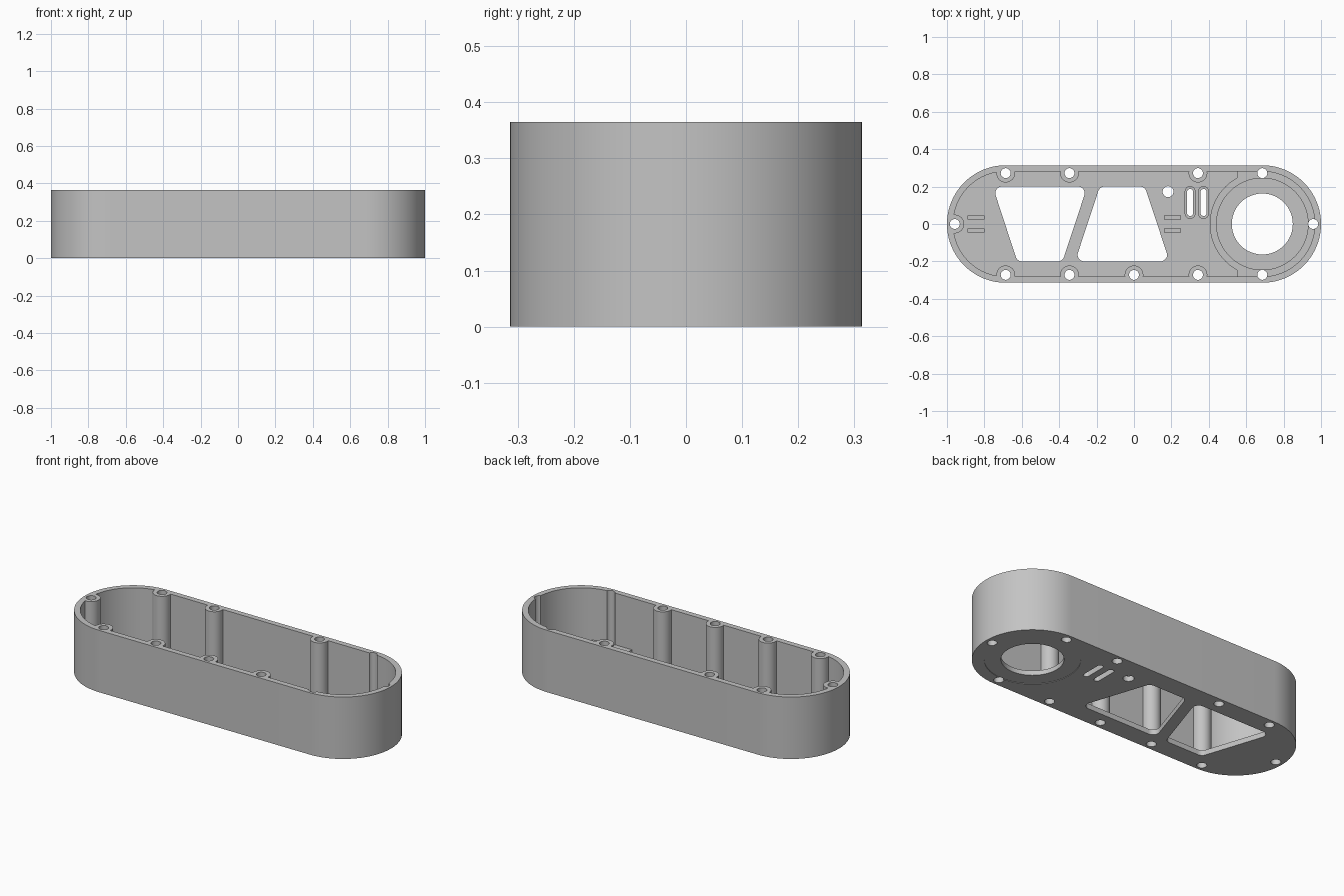
import bpy, bmesh, math
from mathutils import Vector

cube = bpy.data.objects.get("Cube")
if cube:
    bpy.data.objects.remove(cube, do_unlink=True)

HEIGHT, FLOOR, RIDGE = 0.365, 0.03, 0.06
END_X = 0.686          # centre of the rounded ends

gray = bpy.data.materials.new("light_gray")
gray.use_nodes = True
gray.diffuse_color = (0.55, 0.55, 0.55, 1)
gray.node_tree.nodes["Principled BSDF"].inputs["Base Color"].default_value = gray.diffuse_color


def arc(cx, cy, r, start, end, n):
    angles = [math.radians(start + (end - start) * i / n) for i in range(n + 1)]
    return [(cx + r * math.cos(a), cy + r * math.sin(a)) for a in angles]


def circle(cx, cy, r, n=40):
    return arc(cx, cy, r, 0, 360, n)[:-1]


def stadium(half, r, n=40):
    return arc(half, 0, r, -90, 90, n) + arc(-half, 0, r, 90, 270, n)


def slot(cx, cy, length, r):
    return [(cx - y, cy + x) for x, y in stadium(length / 2 - r, r, 12)]


def box(x0, x1, y0, y1):
    return [(x0, y0), (x1, y0), (x1, y1), (x0, y1)]


def rounded(points, r, n=8):
    """Round every corner of a polygon with a quadratic-free tangent arc."""
    out = []
    for i, p in enumerate(points):
        p = Vector(p)
        a = (Vector(points[i - 1]) - p).normalized()
        b = (Vector(points[(i + 1) % len(points)]) - p).normalized()
        half = a.angle(b) / 2
        mid = p + (a + b).normalized() * (r / math.sin(half))
        start = p + a * (r / math.tan(half)) - mid
        end = p + b * (r / math.tan(half)) - mid
        for k in range(n + 1):
            d = start.lerp(end, k / n).normalized() * r
            out.append(tuple(mid + d))
    return out


def prism(name, outline, z0, z1):
    bm = bmesh.new()
    face = bm.faces.new([bm.verts.new((x, y, z0)) for x, y in outline])
    top = bmesh.ops.extrude_face_region(bm, geom=[face])["geom"]
    bmesh.ops.translate(bm, vec=(0, 0, z1 - z0),
                        verts=[v for v in top if isinstance(v, bmesh.types.BMVert)])
    bmesh.ops.recalc_face_normals(bm, faces=bm.faces)
    mesh = bpy.data.meshes.new(name)
    bm.to_mesh(mesh)
    bm.free()
    mesh.materials.append(gray)
    obj = bpy.data.objects.new(name, mesh)
    bpy.context.collection.objects.link(obj)
    return obj


def cut(target, cutter):
    mod = target.modifiers.new("cut", "BOOLEAN")
    mod.operation, mod.solver, mod.object = "DIFFERENCE", "EXACT", cutter
    graph = bpy.context.evaluated_depsgraph_get()
    mesh = bpy.data.meshes.new_from_object(target.evaluated_get(graph))
    target.modifiers.clear()
    target.data = mesh
    bpy.data.objects.remove(cutter, do_unlink=True)


# Screw positions; the ones at the +x end have no post
side = 0.272
posts = [(-0.686, side), (-0.345, side), (0.342, side), (-0.958, 0)]
posts += [(x, -side) for x in (-0.686, -0.345, 0, 0.342)]
plain = [(END_X, side), (END_X, -side), (0.958, 0)]
slots = [(0.3, 0.115), (0.372, 0.115)]

# Cavity: everything left out of it stays solid in the case
cavity = prism("cavity_cutter", stadium(END_X, 0.281), FLOOR, 0.5)
for x, y in posts:
    cut(cavity, prism("screw_post", circle(x, y, 0.05, 32), -0.1, 0.6))
for x, y in slots:
    cut(cavity, prism("slot_lip", slot(x, y, 0.175, 0.029), -0.1, FLOOR + 0.02))
for x in (-0.845, 0.205):
    for y in (-0.035, 0.035):
        cut(cavity, prism("floor_rib", box(x - 0.045, x + 0.045, y - 0.01, y + 0.01),
                          -0.1, FLOOR + 0.025))
seat = arc(END_X, 0, 0.281, 119, 241, 40) + [(0.55, -0.4), (1.2, -0.4), (1.2, 0.4), (0.55, 0.4)]
cut(cavity, prism("ring_seat", seat, -0.1, RIDGE))

# Case
case = prism("case", stadium(END_X, 0.314), 0, HEIGHT)
cut(case, cavity)
cut(case, prism("ring_pocket", circle(END_X, 0, 0.245, 64), FLOOR, 0.1))
cut(case, prism("underside_recess", circle(END_X, 0, 0.25, 64), -0.1, 0.003))
cut(case, prism("round_opening", circle(END_X, 0, 0.163, 64), -0.1, 0.2))

# Tapered windows in the floor
window_a = [(-0.755, 0.2), (-0.25, 0.2), (-0.382, -0.2), (-0.624, -0.2)]
window_b = [(-0.183, 0.2), (0.058, 0.2), (0.19, -0.2), (-0.315, -0.2)]
for window in (window_a, window_b):
    cut(case, prism("window", rounded(window, 0.035), -0.1, 0.2))

# Slots, cable hole and screw holes
for x, y in slots:
    cut(case, prism("slot", slot(x, y, 0.145, 0.016), -0.1, 0.2))
cut(case, prism("cable_hole", circle(0.182, 0.173, 0.029), -0.1, 0.2))
for x, y in posts + plain:
    cut(case, prism("screw_hole", circle(x, y, 0.0265, 32), -0.1, 0.6))

bpy.ops.object.select_all(action="DESELECT")
case.select_set(True)
bpy.context.view_layer.objects.active = case
bpy.ops.object.shade_smooth_by_angle(angle=math.radians(30))
